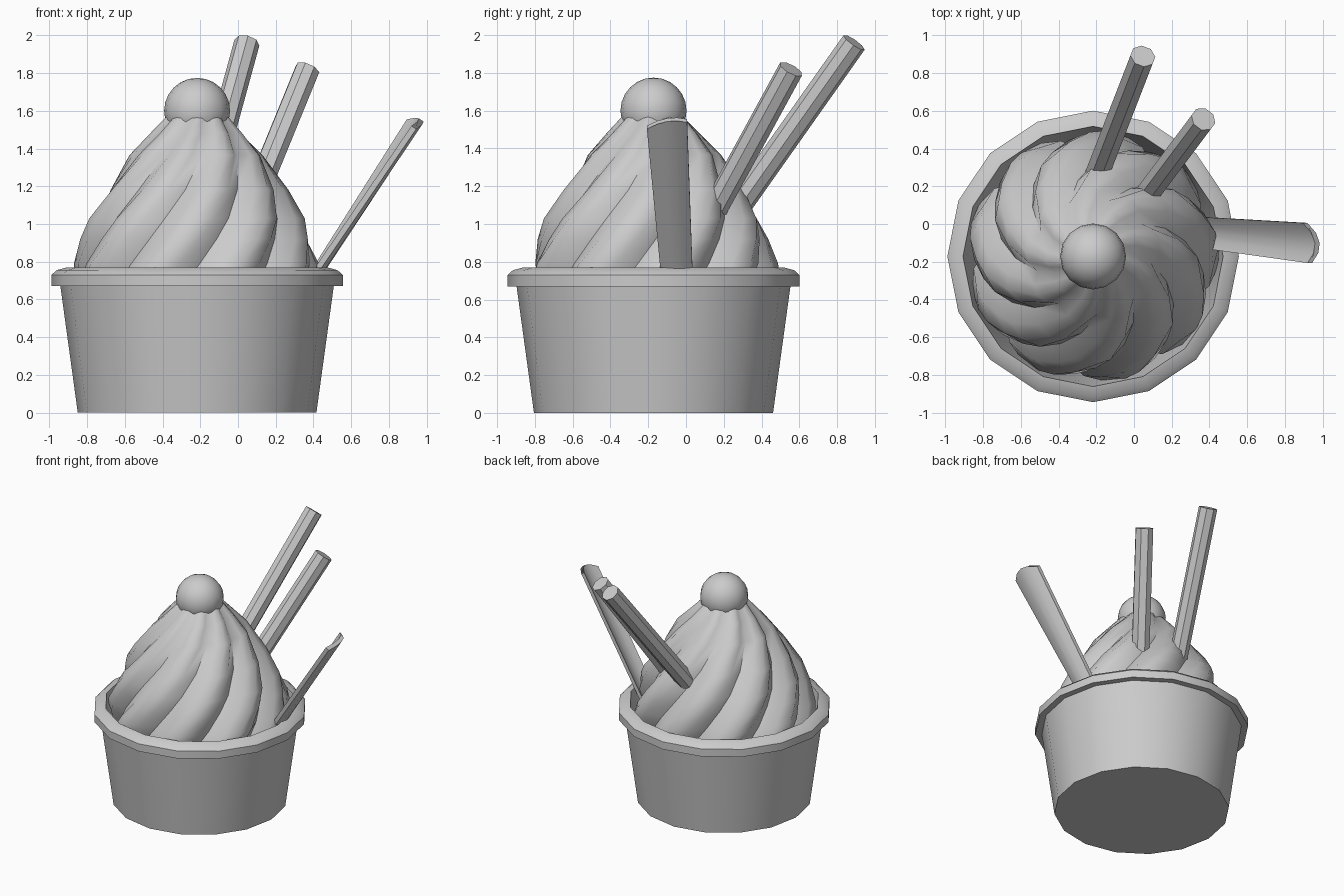
import bpy, bmesh
from math import sin, cos, pi, radians
from mathutils import Vector

if "Cube" in bpy.data.objects:
    bpy.data.objects.remove(bpy.data.objects["Cube"])

CX, CY = -0.217, -0.172


def finish(name, bm, angle=35):
    bmesh.ops.recalc_face_normals(bm, faces=bm.faces)
    me = bpy.data.meshes.new(name)
    bm.to_mesh(me)
    bm.free()
    ob = bpy.data.objects.new(name, me)
    bpy.context.collection.objects.link(ob)
    bpy.ops.object.select_all(action='DESELECT')
    ob.select_set(True)
    bpy.context.view_layer.objects.active = ob
    bpy.ops.object.shade_smooth_by_angle(angle=radians(angle))
    return ob


def rings_to_mesh(rings):
    """Bridge equal-length rings of points and cap both ends."""
    bm = bmesh.new()
    rows = [[bm.verts.new(p) for p in ring] for ring in rings]
    n = len(rows[0])
    for a, b in zip(rows, rows[1:]):
        for i in range(n):
            j = (i + 1) % n
            bm.faces.new((a[i], a[j], b[j], b[i]))
    bm.faces.new(rows[0])
    bm.faces.new(rows[-1])
    return bm


# Paper cup with bevelled rim, 16 sides
cup_profile = [(0.633, 0), (0.725, 0.67), (0.773, 0.67), (0.773, 0.73),
               (0.745, 0.755), (0.69, 0.77), (0.675, 0.67), (0.61, 0.04)]
cup = [[(CX + r * cos(2 * pi * i / 16), CY + r * sin(2 * pi * i / 16), z)
        for i in range(16)] for r, z in cup_profile]
finish("cup", rings_to_mesh(cup), 30)

# Twisted soft-serve swirl with 9 lobes
LOBES, STEPS = 9, 4
swirl_profile = [(0.665, 0.58), (0.67, 0.70), (0.66, 0.79), (0.62, 0.92),
                 (0.58, 1.03), (0.485, 1.18), (0.36, 1.365), (0.25, 1.48),
                 (0.175, 1.56), (0.08, 1.64)]
swirl = []
for r, z in swirl_profile:
    twist = radians(-130 + 60 * (z - 0.77) / 0.79)
    ring = []
    for i in range(LOBES * STEPS):
        bulge = sin(pi * (i % STEPS) / STEPS)
        rr = r * (1 - 0.15 * (1 - bulge))
        a = twist + 2 * pi * i / (LOBES * STEPS)
        ring.append((CX + rr * cos(a), CY + rr * sin(a), z))
    swirl.append(ring)
finish("ice_cream_swirl", rings_to_mesh(swirl), 50)

# Cherry on top
bm = bmesh.new()
bmesh.ops.create_uvsphere(bm, u_segments=16, v_segments=12, radius=0.175)
bmesh.ops.translate(bm, verts=bm.verts, vec=(CX, CY, 1.6))
finish("cherry", bm, 60)


# Two octagonal wafer sticks
def stick(name, base, top, radius):
    base, top = Vector(base), Vector(top)
    axis = (top - base).normalized()
    base -= axis * 0.2
    u = axis.cross(Vector((0, 0, 1))).normalized()
    v = axis.cross(u)
    rings = [[c + radius * (u * cos(pi * (i + .5) / 4) + v * sin(pi * (i + .5) / 4))
              for i in range(8)] for c in (base, top)]
    finish(name, rings_to_mesh(rings), 30)


stick("wafer_stick_tall", (-0.178, 0.31, 1.14), (0.047, 0.89, 1.961), 0.068)
stick("wafer_stick_short", (0.09, 0.185, 1.14), (0.368, 0.556, 1.82), 0.068)


# Arched fan wafer leaning out over the rim
def arc(a, m, b, n=4):
    """Points on the parabola through a, m and b."""
    a, m, b = Vector(a), Vector(m), Vector(b)
    return [a * (1 - t) * (1 - 2 * t) + m * 4 * t * (1 - t) + b * t * (2 * t - 1)
            for t in (i / n for i in range(n + 1))]


offset = Vector((0.82, 0, -0.57)) * 0.03
fan = []
for pts in (arc((0.265, 0.042, 0.56), (0.29, -0.04, 0.545), (0.265, -0.115, 0.56)),
            arc((0.895, 0.006, 1.555), (0.96, -0.10, 1.56), (0.92, -0.207, 1.52))):
    fan.append(pts + [p + offset for p in reversed(pts)])
finish("fan_wafer", rings_to_mesh(fan), 40)
